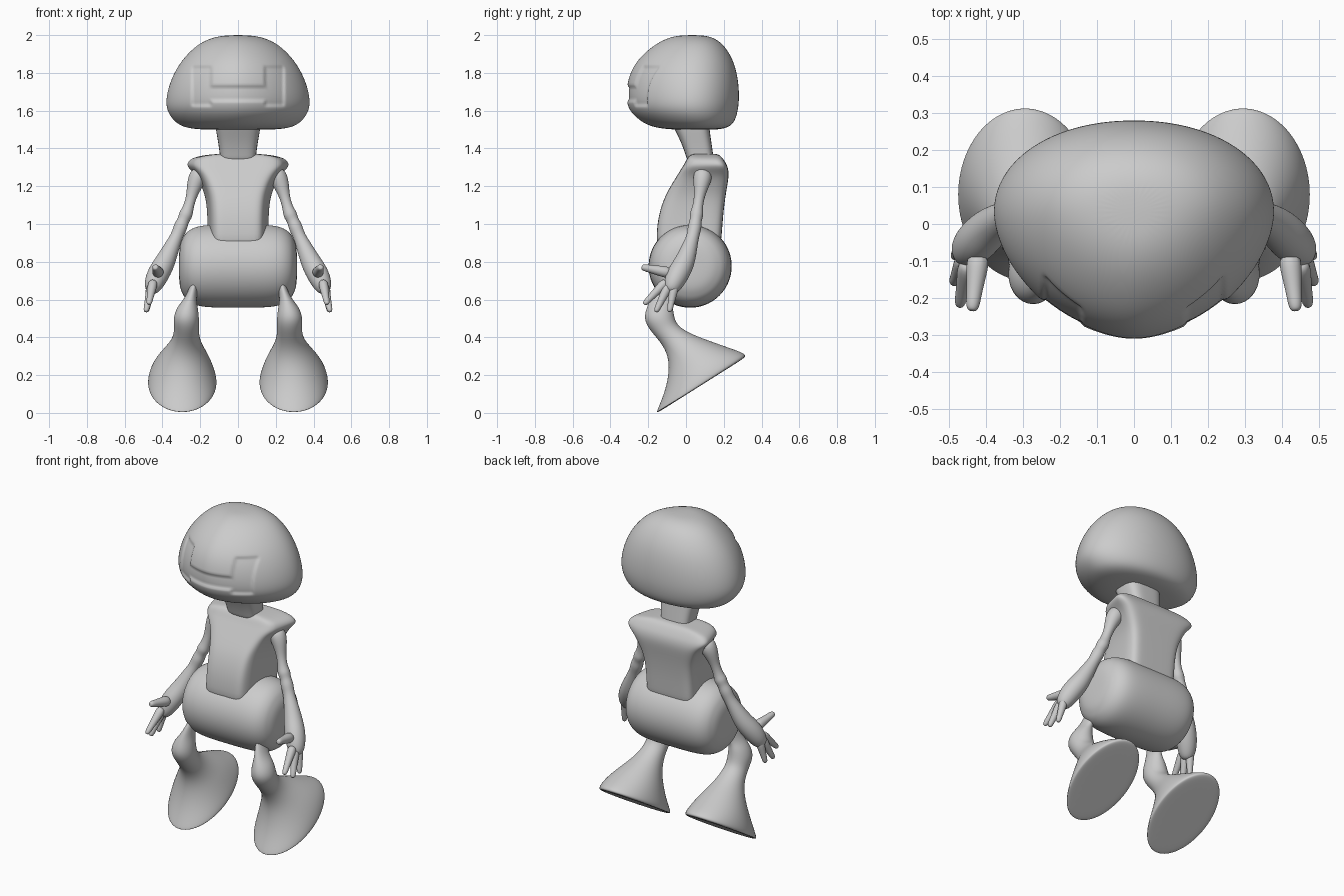
import bpy, bmesh, math
from mathutils import Vector

if "Cube" in bpy.data.objects:
    bpy.data.objects.remove(bpy.data.objects["Cube"])

grey = bpy.data.materials.new("plain grey")
grey.use_nodes = True
grey.diffuse_color = (0.6, 0.6, 0.6, 1)
grey.node_tree.nodes["Principled BSDF"].inputs["Base Color"].default_value = (0.6, 0.6, 0.6, 1)


def loft(name, rings, levels=2, mirror=False):
    """Skin a list of equal rings, cap both ends, smooth and optionally mirror."""
    bm = bmesh.new()
    loops = [[bm.verts.new(p) for p in ring] for ring in rings]
    n = len(loops[0])
    for a, b in zip(loops, loops[1:]):
        for i in range(n):
            j = (i + 1) % n
            bm.faces.new((a[i], a[j], b[j], b[i]))
    bm.faces.new(loops[0])
    bm.faces.new(loops[-1])
    bmesh.ops.recalc_face_normals(bm, faces=bm.faces)
    mesh = bpy.data.meshes.new(name)
    bm.to_mesh(mesh)
    bm.free()
    mesh.materials.append(grey)
    for f in mesh.polygons:
        f.use_smooth = True
    obj = bpy.data.objects.new(name, mesh)
    bpy.context.collection.objects.link(obj)
    if mirror:
        obj.modifiers.new("Mirror", 'MIRROR')
    sub = obj.modifiers.new("Smooth", 'SUBSURF')
    sub.levels = sub.render_levels = levels
    return obj


def section(front, back, w, x=0, power=2, back_power=None, mid=0.5, taper=0, n=24):
    """Ring through a front and a back (y, z) point with half width w."""
    f, b = Vector((x, *front)), Vector((x, *back))
    m = f.lerp(b, mid)
    ring = []
    for i in range(n):
        t = math.tau * (i + 0.5) / n
        c, s = math.cos(t), math.sin(t)
        e = 2 / (power if c > 0 else back_power or power)
        sx = math.copysign(abs(s) ** e, s)
        depth = abs(c) ** e
        p = m + ((f if c > 0 else b) - m) * depth
        p.x += w * sx * (1 - taper * (depth if c > 0 else 0))
        ring.append(p)
    return ring


def tube(points, n=14):
    """Round rings of varying radius along a path of (x, y, z, r)."""
    path = [Vector(p[:3]) for p in points]
    rings = []
    for i, p in enumerate(path):
        d = path[min(i + 1, len(path) - 1)] - path[max(i - 1, 0)]
        u = d.cross(Vector((0, 1, 0))).normalized()
        v = d.cross(u).normalized()
        r = points[i][3] * 1.03
        rings.append([p + r * (u * math.cos(math.tau * k / n) + v * math.sin(math.tau * k / n))
                      for k in range(n)])
    return rings


# Head: z, half width, front y, back y
head_rows = [(2.0, .05, -.02, .08), (1.99, .13, -.085, .14), (1.955, .21, -.16, .195),
             (1.89, .28, -.24, .24), (1.82, .33, -.29, .266), (1.74, .366, -.315, .28),
             (1.66, .384, -.32, .283), (1.6, .379, -.303, .276), (1.55, .346, -.25, .262),
             (1.515, .3, -.19, .235), (1.5, .22, -.09, .18), (1.5, .1, 0, .11)]
head = loft("head", [section((f, z), (b, z), w, power=1.75, back_power=2.1, mid=.58, n=32)
                     for z, w, f, b in head_rows], levels=3)
bpy.context.view_layer.objects.active = head
bpy.ops.object.modifier_apply(modifier="Smooth")


def band(v, low, high, soft=0.014):
    return max(0, min(1, (v - low) / soft, (high - v) / soft))


# Shallow face recess: two upright pads joined by a bar
for v in head.data.vertices:
    x, y, z = v.co
    if y < 0:
        pad = band(abs(x), .135, .25) * band(z, 1.62, 1.84)
        bar = band(abs(x), -.1, .16) * band(z, 1.645, 1.735)
        v.co.y += 0.012 * max(pad, bar)

# Neck
loft("neck", [section((f, z), (b, z), w, power=3.5) for z, w, f, b in
              [(1.56, .125, -.09, .12), (1.5, .118, -.06, .125), (1.43, .105, -.025, .135),
               (1.36, .095, .0, .145), (1.32, .095, .01, .15)]])

# Torso: z, half width, front y, back y, narrowing toward the front
torso_rows = [(.84, .16, -.155, .18, .2), (.95, .163, -.157, .19, .2), (1.05, .163, -.145, .197, .2),
              (1.14, .172, -.115, .208, .22), (1.2, .195, -.082, .218, .24),
              (1.26, .225, -.045, .228, .22), (1.3, .27, -.02, .222, .22),
              (1.325, .272, -.005, .21, .22), (1.355, .24, .01, .19, .15),
              (1.37, .14, .03, .17, .1), (1.372, .06, .06, .14, 0)]
loft("torso", [section((f, z), (b, z), w, power=7, taper=t, n=32) for z, w, f, b, t in torso_rows])

# Hips: a rounded drum lying along x
drum = [(0, .216), (.1, .216), (.19, .212), (.245, .197), (.278, .17), (.29, .15), (.308, .115), (.313, .05)]
drum = [(-x, r) for x, r in drum[:0:-1]] + drum
loft("hips", tube([(x, .022, .777, r) for x, r in drum], n=24))

# Legs: front (y, z), back (y, z), half width, centre x
leg_rows = [((-.09, .76), (.02, .73), .018, .215), ((-.15, .69), (-.04, .66), .022, .23),
            ((-.185, .61), (-.075, .6), .03, .252), ((-.208, .56), (-.07, .565), .055, .268),
            ((-.225, .5), (-.062, .5), .07, .275), ((-.195, .44), (-.04, .455), .064, .272),
            ((-.13, .37), (.04, .412), .072, .275), ((-.095, .3), (.13, .38), .105, .283),
            ((-.09, .22), (.2, .355), .14, .29), ((-.11, .12), (.26, .335), .168, .295),
            ((-.147, .03), (.305, .318), .183, .295), ((-.158, .003), (.318, .305), .183, .295),
            ((-.152, .0), (.312, .292), .178, .295), ((-.08, .045), (.24, .247), .12, .295)]
loft("legs", [section(f, b, w, x=x) for f, b, w, x in leg_rows], mirror=True)

# Arms: knobbly elbow, swelling forearm and palm
arm = [(.19, .09, 1.28, .045), (.215, .088, 1.245, .05), (.232, .08, 1.2, .04), (.248, .07, 1.14, .026),
       (.265, .06, 1.08, .028), (.276, .056, 1.05, .038), (.29, .052, 1.02, .029), (.304, .046, .985, .038),
       (.322, .038, .94, .031), (.35, .02, .88, .041), (.385, -.005, .80, .054), (.42, -.04, .74, .06),
       (.448, -.07, .68, .052), (.462, -.088, .635, .03)]
loft("arms", tube(arm), mirror=True)

# Fingers and thumb: base, tip, radius
digits = {"thumbs": ((.42, -.08, .74), (.438, -.235, .772), .026),
          "front_fingers": ((.448, -.1, .70), (.472, -.222, .575), .022),
          "middle_fingers": ((.455, -.09, .68), (.488, -.16, .535), .022),
          "back_fingers": ((.46, -.06, .68), (.484, -.088, .535), .021)}
for name, (base, tip, r) in digits.items():
    base, tip = Vector(base), Vector(tip)
    steps = [(0, 1.3), (.35, 1.1), (.65, .85), (.9, .75), (.99, .5), (1, .2)]
    loft(name, tube([(*base.lerp(tip, s), r * k) for s, k in steps], n=10), mirror=True)
